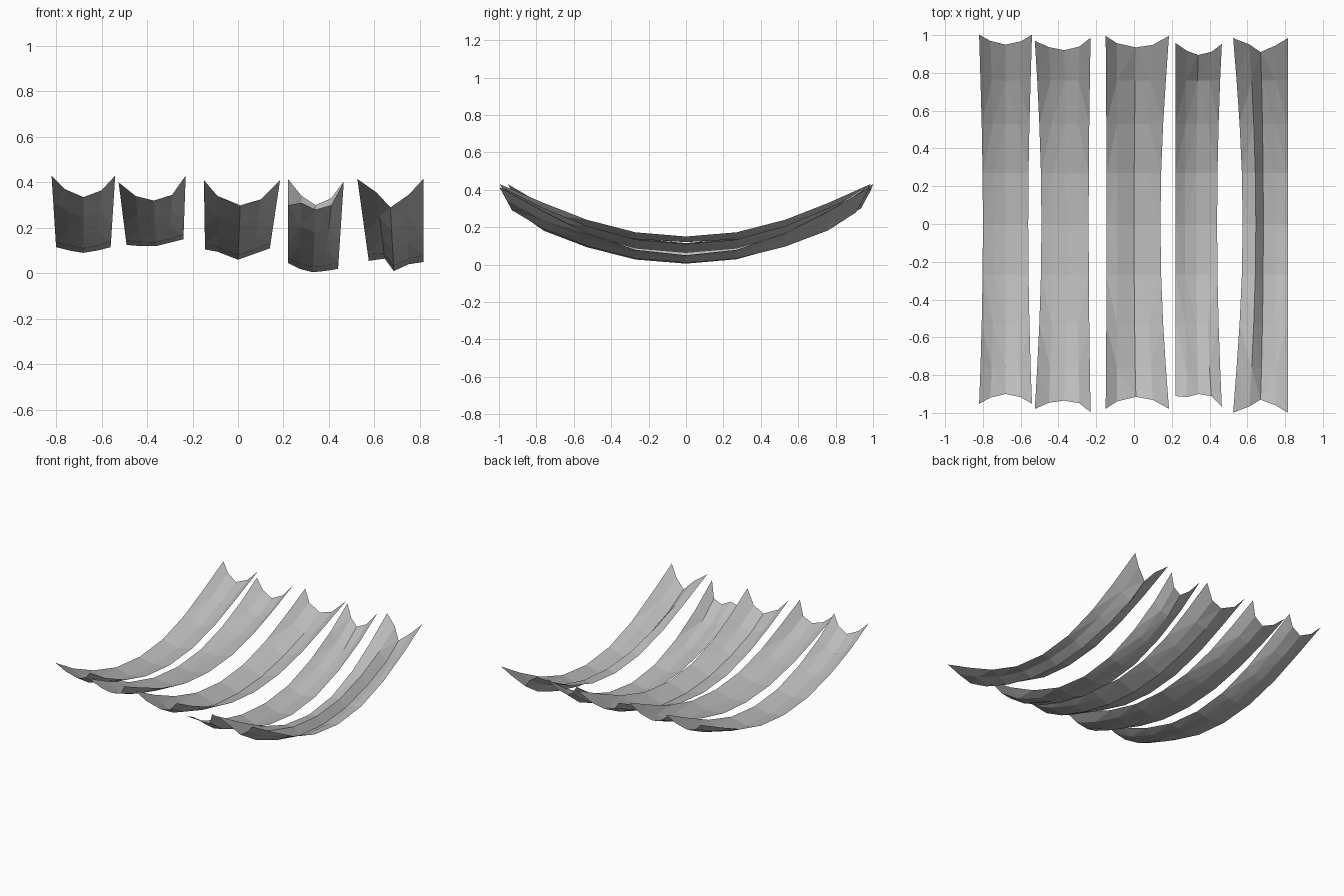
import bpy
import bmesh

default_cube = bpy.data.objects.get("Cube")
if default_cube:
    bpy.data.objects.remove(default_cube, do_unlink=True)

# One plain cloth colour
cloth = bpy.data.materials.new("grey cloth")
cloth.use_nodes = True
colour = (0.5, 0.5, 0.5, 1.0)
cloth.diffuse_color = colour
cloth.node_tree.nodes["Principled BSDF"].inputs["Base Color"].default_value = colour

# Rows from the middle to one end: distance along y, and share of the rise
ROWS = [(0.0, 0.0), (0.27, 0.08), (0.53, 0.32), (0.76, 0.64), (None, 1.0)]
CORNER_SWEEP = 0.55


def mix(start, end, share):
    return start + (end - start) * share


def end_half(mid, end_x, end_z, end_y, side):
    """Rows of points from the sagging middle out to one hanging end."""
    lowest = min(end_z)
    rows = []
    for reach, share in ROWS:
        row = []
        for (mid_x, mid_z), tip_x, tip_z in zip(mid, end_x, end_z):
            y = reach if reach is not None else end_y + CORNER_SWEEP * (tip_z - lowest)
            row.append((mix(mid_x, tip_x, share), side * y, mix(mid_z, tip_z, share)))
        rows.append(row)
    return rows


def cloth_strip(name, mid_x, mid_z, end_x, front_z, back_z, front_y, back_y):
    """A thin sagging sheet, five points wide and nine rows long."""
    mid = list(zip(mid_x, mid_z))
    front = end_half(mid, end_x, front_z, front_y, -1)
    back = end_half(mid, end_x, back_z, back_y, 1)
    rows = front[:0:-1] + back

    bm = bmesh.new()
    grid = [[bm.verts.new(point) for point in row] for row in rows]
    for near, far in zip(grid, grid[1:]):
        for i in range(len(near) - 1):
            bm.faces.new((near[i], near[i + 1], far[i + 1], far[i]))
    bmesh.ops.triangulate(bm, faces=bm.faces[:])
    mesh = bpy.data.meshes.new(name)
    bm.to_mesh(mesh)
    bm.free()
    mesh.materials.append(cloth)
    strip = bpy.data.objects.new(name, mesh)
    bpy.context.collection.objects.link(strip)
    return strip


# Five hanging strips, from the model's right to its left
cloth_strip(
    "far_right_strip",
    mid_x=(-.80, -.74, -.68, -.62, -.56), mid_z=(.115, .10, .09, .10, .115),
    end_x=(-.82, -.76, -.68, -.60, -.54),
    front_z=(.43, .37, .335, .365, .43), back_z=(.43, .37, .335, .365, .43),
    front_y=.90, back_y=.95)
cloth_strip(
    "right_strip",
    mid_x=(-.49, -.43, -.36, -.30, -.24), mid_z=(.125, .12, .12, .135, .15),
    end_x=(-.525, -.45, -.37, -.29, -.23),
    front_z=(.40, .34, .32, .345, .43), back_z=(.40, .34, .31, .345, .43),
    front_y=.935, back_y=.92)
cloth_strip(
    "middle_strip",
    mid_x=(-.145, -.09, 0, .07, .14), mid_z=(.105, .095, .06, .085, .11),
    end_x=(-.15, -.09, .01, .10, .185),
    front_z=(.41, .34, .295, .325, .41), back_z=(.41, .34, .30, .325, .41),
    front_y=.915, back_y=.935)
cloth_strip(
    "left_strip",
    mid_x=(.22, .27, .33, .38, .44), mid_z=(.045, .02, .005, .01, .02),
    end_x=(.22, .28, .34, .41, .465),
    front_z=(.30, .31, .28, .30, .40), back_z=(.415, .34, .30, .33, .405),
    front_y=.90, back_y=.895)
cloth_strip(
    "far_left_strip",
    mid_x=(.575, .645, .685, .75, .815), mid_z=(.055, .065, .01, .04, .05),
    end_x=(.525, .61, .67, .75, .815),
    front_z=(.415, .355, .29, .345, .415), back_z=(.415, .355, .28, .345, .415),
    front_y=.93, back_y=.91)
